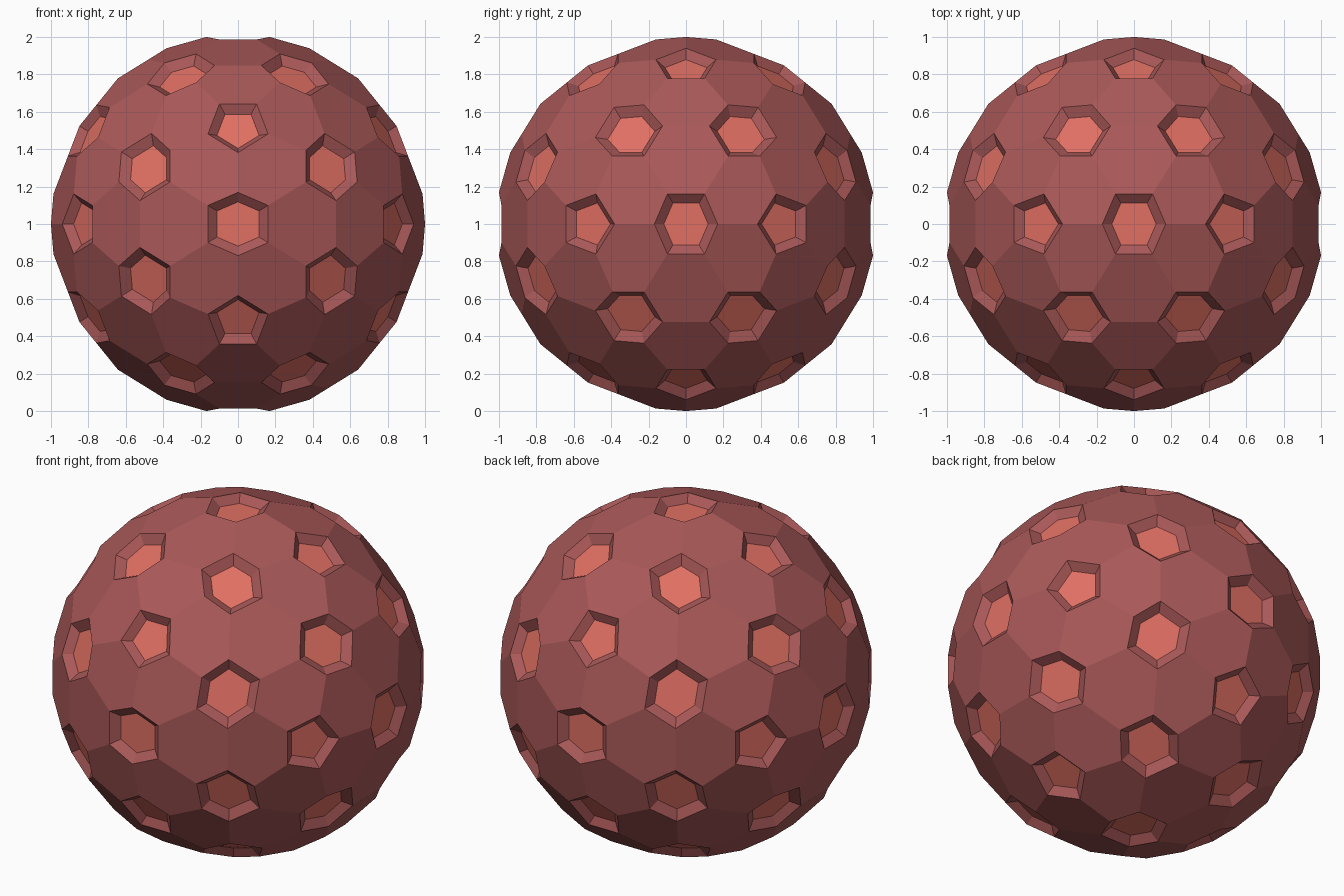
import bpy, bmesh, math
from mathutils import Vector

if "Cube" in bpy.data.objects:
    bpy.data.objects.remove(bpy.data.objects["Cube"])

CUT = 0.307      # how far along each edge the corners are cut
INSET = 0.70     # size of the dimple floor compared with its rim
DEPTH = 0.04     # dimple depth
PHI = (1 + math.sqrt(5)) / 2


def material(name, colour):
    m = bpy.data.materials.new(name)
    m.diffuse_color = (*colour, 1)
    m.use_nodes = True
    m.node_tree.nodes["Principled BSDF"].inputs["Base Color"].default_value = m.diffuse_color
    return m


# Icosahedron corners plus edge midpoints, all on a sphere
corners = []
for a in (-1, 1):
    for b in (-PHI, PHI):
        corners += [Vector((0, b, a)), Vector((b, a, 0)), Vector((a, 0, b))]
points = [c.normalized() for c in corners]
for i, p in enumerate(corners):
    for q in corners[:i]:
        if (p - q).length < 2.1:
            points.append((p + q).normalized())

radius = 1 / (1 - CUT * (1 - PHI / math.sqrt(1 + PHI * PHI)))
hull = bmesh.new()
for p in points:
    hull.verts.new(p * radius)
bmesh.ops.convex_hull(hull, input=hull.verts[:])
hull.verts.index_update()

ball = bmesh.new()
centre = Vector((0, 0, 1))

# Two cut points on every edge
cut = {}
for e in hull.edges:
    for v in e.verts:
        w = e.other_vert(v)
        cut[v.index, w.index] = ball.verts.new(v.co.lerp(w.co, CUT) + centre)

# Large hexagon plates, one per triangle
for f in hull.faces:
    ids = [v.index for v in f.verts]
    loop = []
    for i, a in enumerate(ids):
        b = ids[(i + 1) % 3]
        loop += [cut[a, b], cut[b, a]]
    ball.faces.new(loop)

# Recessed pentagons and hexagons, one per corner
for v in hull.verts:
    n = v.co.normalized()
    u = n.orthogonal().normalized()
    t = n.cross(u)
    near = [e.other_vert(v) for e in v.link_edges]
    near.sort(key=lambda w: math.atan2((w.co - v.co).dot(t), (w.co - v.co).dot(u)))
    rim = [cut[v.index, w.index] for w in near]
    mid = sum((r.co for r in rim), Vector()) / len(rim)
    floor = [ball.verts.new(mid + (r.co - mid) * INSET - n * DEPTH) for r in rim]
    ball.faces.new(floor).material_index = 1
    for i in range(len(rim)):
        j = (i + 1) % len(rim)
        ball.faces.new((rim[i], rim[j], floor[j], floor[i]))

bmesh.ops.recalc_face_normals(ball, faces=ball.faces[:])
mesh = bpy.data.meshes.new("dimpled_ball")
ball.to_mesh(mesh)
ball.free()
hull.free()
mesh.materials.append(material("dark red shell", (0.40, 0.098, 0.098)))
mesh.materials.append(material("coral dimple floor", (0.75, 0.16, 0.125)))
bpy.context.collection.objects.link(bpy.data.objects.new("dimpled_ball", mesh))
